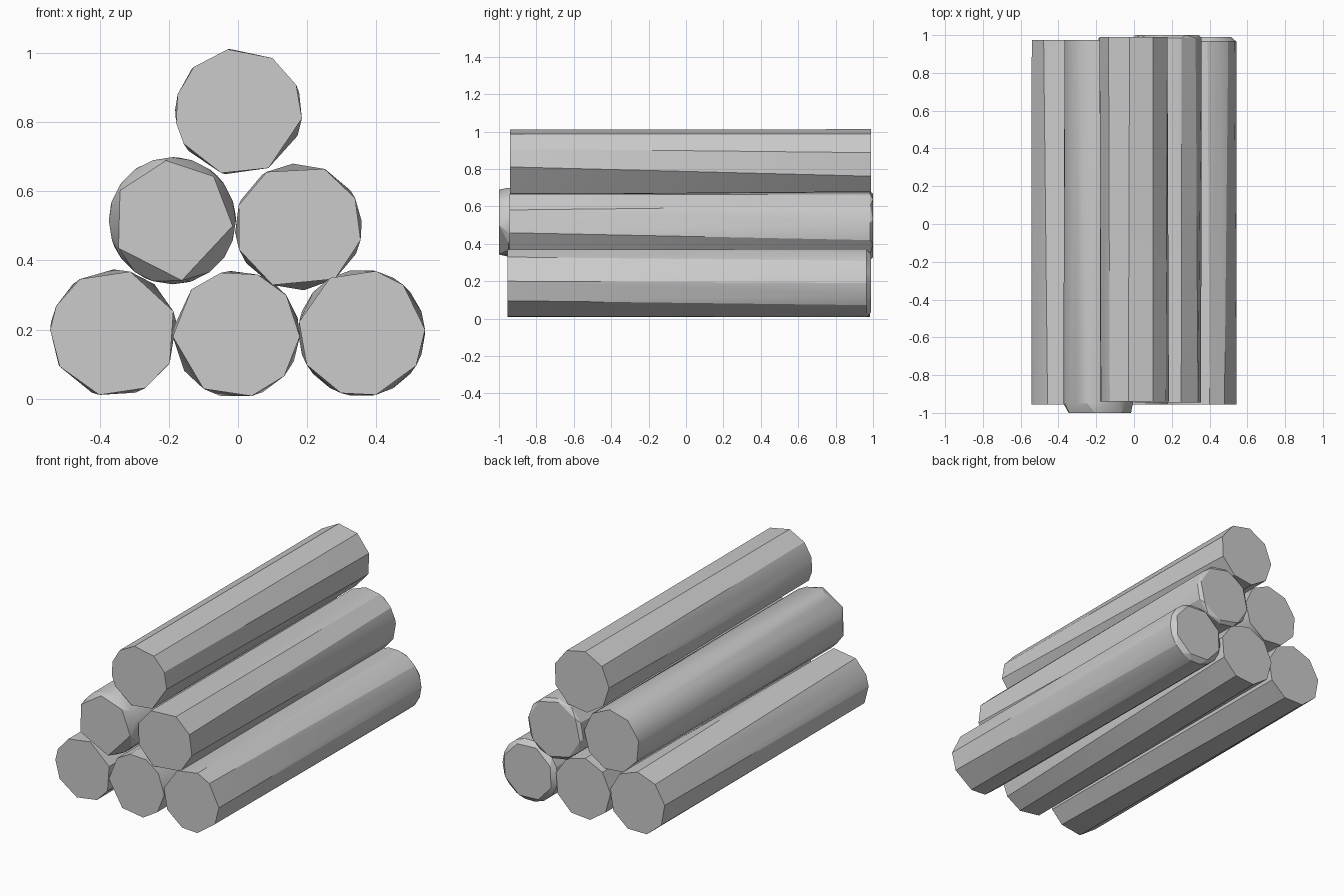
import bpy, bmesh
from math import radians, cos, sin

cube = bpy.data.objects.get("Cube")
if cube:
    bpy.data.objects.remove(cube, do_unlink=True)

grey = bpy.data.materials.new("plain grey")
grey.use_nodes = True
colour = (0.6, 0.6, 0.6, 1)
grey.diffuse_color = colour
grey.node_tree.nodes["Principled BSDF"].inputs["Base Color"].default_value = colour

RADIUS = 0.184


def even(count, phase=0):
    """Evenly spaced angles around a log."""
    return [phase + 360 * i / count for i in range(count)]


def log(name, x, z, rings):
    """Rough-hewn log: hull around rings of (y, radius, angles)."""
    bm = bmesh.new()
    for y, r, angles in rings:
        for a in map(radians, angles):
            bm.verts.new((x + r * cos(a), y, z + r * sin(a)))
    hull = bmesh.ops.convex_hull(bm, input=bm.verts[:])
    spare = {g for g in hull["geom_interior"] + hull["geom_unused"]
             if isinstance(g, bmesh.types.BMVert)}
    bmesh.ops.delete(bm, geom=list(spare), context="VERTS")
    bmesh.ops.recalc_face_normals(bm, faces=bm.faces[:])
    mesh = bpy.data.meshes.new(name)
    bm.to_mesh(mesh)
    bm.free()
    mesh.materials.append(grey)
    obj = bpy.data.objects.new(name, mesh)
    bpy.context.collection.objects.link(obj)
    bpy.ops.object.select_all(action="DESELECT")
    obj.select_set(True)
    bpy.context.view_layer.objects.active = obj
    bpy.ops.object.shade_smooth_by_angle(angle=radians(20))


# Bottom row
log("bottom_left_log", -0.36, 0.19, [
    (-0.955, RADIUS, [122, 75, 20, -28, -60, -103, -148, 177, 155]),
    (0.975, RADIUS, even(9, 10))])
log("bottom_middle_log", -0.005, 0.186, [
    (-0.955, RADIUS, [104, 70, 38, -2, -41, -76, -121, 182, 135]),
    (0.985, RADIUS, even(9, 15))])
log("bottom_right_log", 0.358, 0.19, [
    (-0.955, RADIUS, [120, 77, 49, 3, -31, -77, -109, -150, 170]),
    (0.965, RADIUS, even(18)),
    (0.99, 0.165, even(8, 20))])

# Middle row
log("middle_left_log", -0.19, 0.515, [
    (-1.0, 0.175, [96, 47, -5, -81, -153, 150]),
    (-0.95, RADIUS, even(20)),
    (0.975, RADIUS, even(9, 5))])
log("middle_right_log", 0.175, 0.497, [
    (-0.945, RADIUS, [120, 66, 27, -12, -55, -114, -159, 160]),
    (0.985, RADIUS, even(12, 5)),
    (1.0, 0.172, even(8, 10))])

# Top
log("top_log", 0.002, 0.83, [
    (-0.94, RADIUS, [100, 58, 25, -6, -62, -106, -150, -170, 164, 135]),
    (0.99, RADIUS, even(9, 18))])
